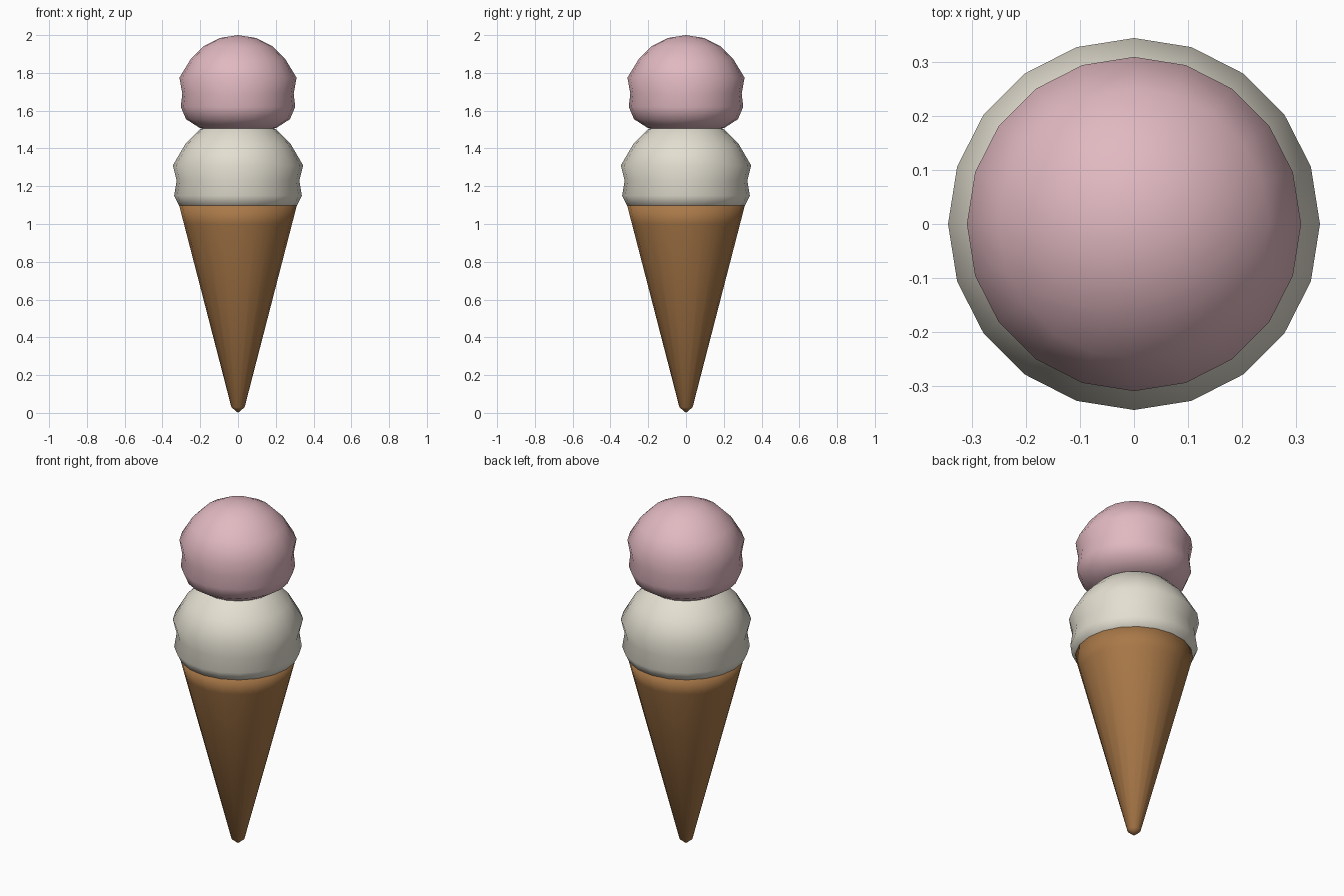
import bpy, bmesh, math

SIDES = 20

cube = bpy.data.objects.get("Cube")
if cube:
    bpy.data.objects.remove(cube, do_unlink=True)


def material(name, color):
    mat = bpy.data.materials.new(name)
    mat.use_nodes = True
    mat.diffuse_color = (*color, 1)
    bsdf = mat.node_tree.nodes["Principled BSDF"]
    bsdf.inputs["Base Color"].default_value = (*color, 1)
    bsdf.inputs["Roughness"].default_value = 0.7
    return mat


def lathe(name, profile, mat):
    """Turn a (radius, height) profile, pole to pole, into a smooth solid."""
    bm = bmesh.new()
    rings = []
    for r, z in profile:
        if r == 0:
            rings.append([bm.verts.new((0, 0, z))] * SIDES)
        else:
            angles = [math.tau * i / SIDES for i in range(SIDES)]
            rings.append([bm.verts.new((r * math.cos(a), r * math.sin(a), z)) for a in angles])
    for low, high in zip(rings, rings[1:]):
        for i in range(SIDES):
            j = (i + 1) % SIDES
            corners = dict.fromkeys((low[i], low[j], high[j], high[i]))
            bm.faces.new(list(corners)).smooth = True
    bmesh.ops.recalc_face_normals(bm, faces=bm.faces)
    mesh = bpy.data.meshes.new(name)
    bm.to_mesh(mesh)
    bm.free()
    mesh.materials.append(mat)
    obj = bpy.data.objects.new(name, mesh)
    bpy.context.collection.objects.link(obj)
    return obj


def dome(radius, center):
    """Upper cap rings of a scoop, from below the pole up to the pole."""
    steps = [math.radians(a) for a in (54, 36, 18)]
    rings = [(radius * math.sin(a), center + radius * math.cos(a)) for a in steps]
    return rings + [(0, center + radius)]


# Wafer cone with blunt tip
lathe("wafer_cone",
      [(0, 0), (0.035, 0.03), (0.286, 1.0), (0.312, 1.1), (0, 1.1)],
      material("wafer brown", (0.40, 0.19, 0.065)))

# Lower scoop with a wavy waist, seated in the cone
lathe("lower_scoop",
      [(0, 1.04), (0.22, 1.05), (0.314, 1.1), (0.338, 1.15), (0.325, 1.23), (0.345, 1.31)]
      + dome(0.345, 1.22),
      material("vanilla cream", (0.77, 0.735, 0.635)))

# Upper scoop resting on the lower one
lathe("upper_scoop",
      [(0, 1.46), (0.205, 1.51), (0.275, 1.555), (0.303, 1.62), (0.295, 1.69), (0.31, 1.775)]
      + dome(0.31, 1.69),
      material("strawberry pink", (0.75, 0.48, 0.53)))
